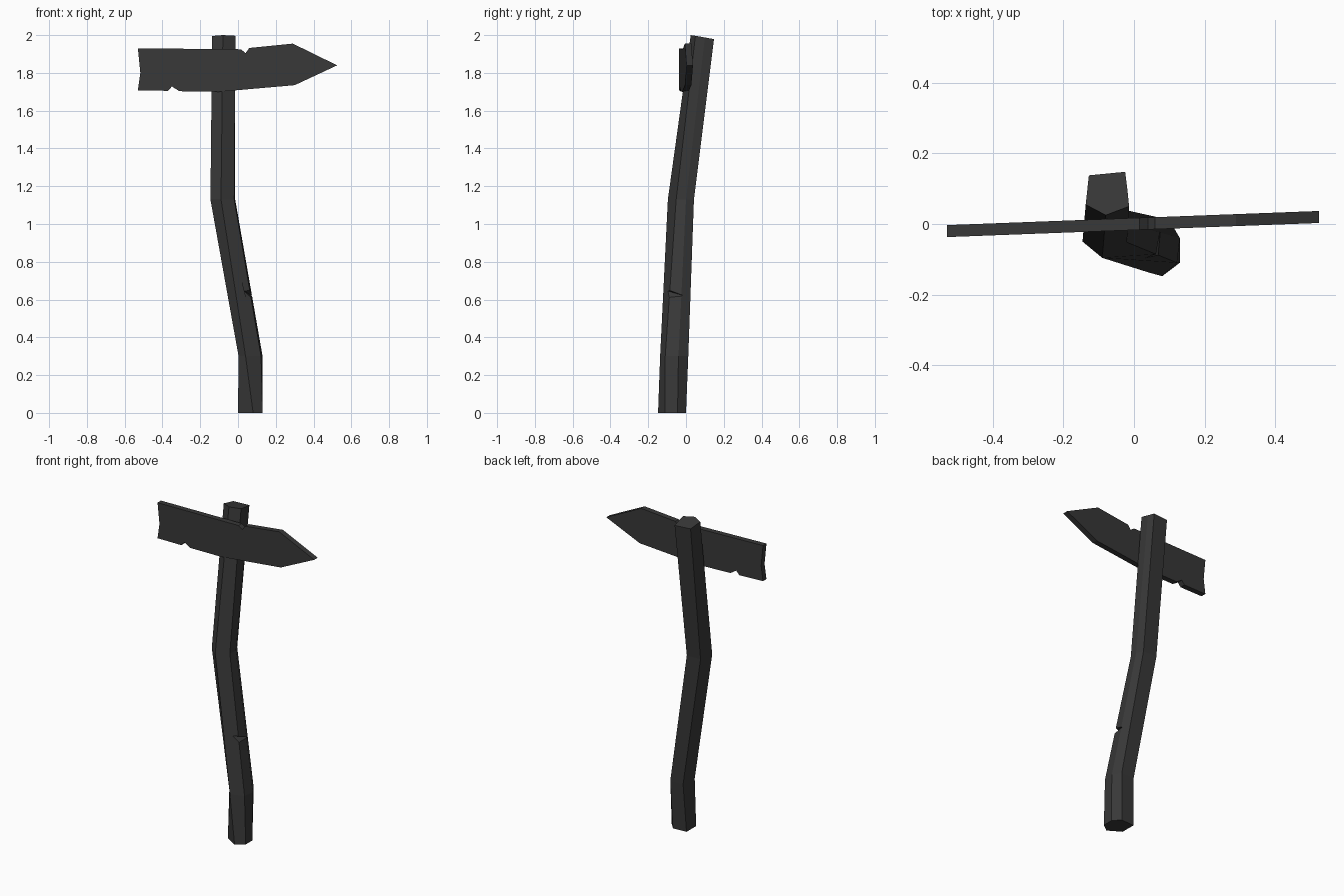
import bpy, bmesh
from mathutils import Vector

if "Cube" in bpy.data.objects:
    bpy.data.objects.remove(bpy.data.objects["Cube"])

mat = bpy.data.materials.new("dark_wood")
mat.diffuse_color = (0.04, 0.04, 0.04, 1)
mat.use_nodes = True
mat.node_tree.nodes["Principled BSDF"].inputs["Base Color"].default_value = mat.diffuse_color


def loft(name, rings):
    """Skin a list of equal-length point rings and cap both ends."""
    bm = bmesh.new()
    loops = [[bm.verts.new(p) for p in ring] for ring in rings]
    n = len(loops[0])
    for a, b in zip(loops, loops[1:]):
        for i in range(n):
            j = (i + 1) % n
            bm.faces.new((a[i], a[j], b[j], b[i]))
    bm.faces.new(loops[0])
    bm.faces.new(loops[-1])
    bmesh.ops.recalc_face_normals(bm, faces=bm.faces)
    mesh = bpy.data.meshes.new(name)
    bm.to_mesh(mesh)
    bm.free()
    mesh.materials.append(mat)
    obj = bpy.data.objects.new(name, mesh)
    bpy.context.collection.objects.link(obj)
    return obj


# Crooked six-sided post: cross-sections at four heights, top tilted back
sections = [
    (0.0, [(.08, -.148), (.13, -.11), (.13, -.045), (.09, 0), (0, -.005), (0, -.10)]),
    (0.3, [(.04, -.137), (.122, -.11), (.13, -.04), (.10, .012), (.012, .012), (.003, -.09)]),
    (1.13, [(-.09, -.096), (-.02, -.052), (-.015, 0), (-.035, .042), (-.13, .042), (-.146, -.05)]),
    (2.0, [(-.08, .025), (-.014, .05), (-.019, .10), (-.025, .148), (-.128, .138), (-.137, .055)]),
]
rings = [[(x, y, z - (max(0, y - .03) * .18 if z == 2 else 0)) for x, y in pts]
         for z, pts in sections]
post = loft("post", rings)

# Wedge that cuts the nick in the front right edge of the post
inner_a, inner_b = Vector((.015, -.13, .655)), Vector((.075, -.01, .62))
along = inner_b - inner_a
out = Vector((along.y, -along.x, 0)).normalized() * .15
ends = [inner_a - along, inner_b + along]
nick = loft("nick_cutter", [[p, p + out + Vector((0, 0, .06)), p + out - Vector((0, 0, .14))]
                            for p in ends])
nick.hide_render = True
nick.hide_viewport = True
cut = post.modifiers.new("nick", 'BOOLEAN')
cut.operation = 'DIFFERENCE'
cut.solver = 'EXACT'
cut.object = nick

# Arrow board: chipped outline, slightly turned about the vertical
outline = [(-.53, 1.93), (.015, 1.925), (.04, 1.905), (.06, 1.932), (.29, 1.955),
           (.525, 1.84), (.30, 1.735), (-.1, 1.70), (-.31, 1.703), (-.35, 1.728),
           (-.37, 1.705), (-.53, 1.708), (-.517, 1.80)]
board = loft("arrow_board", [[(x, .038 * x + side, z) for x, z in outline]
                             for side in (-.017, .017)])
